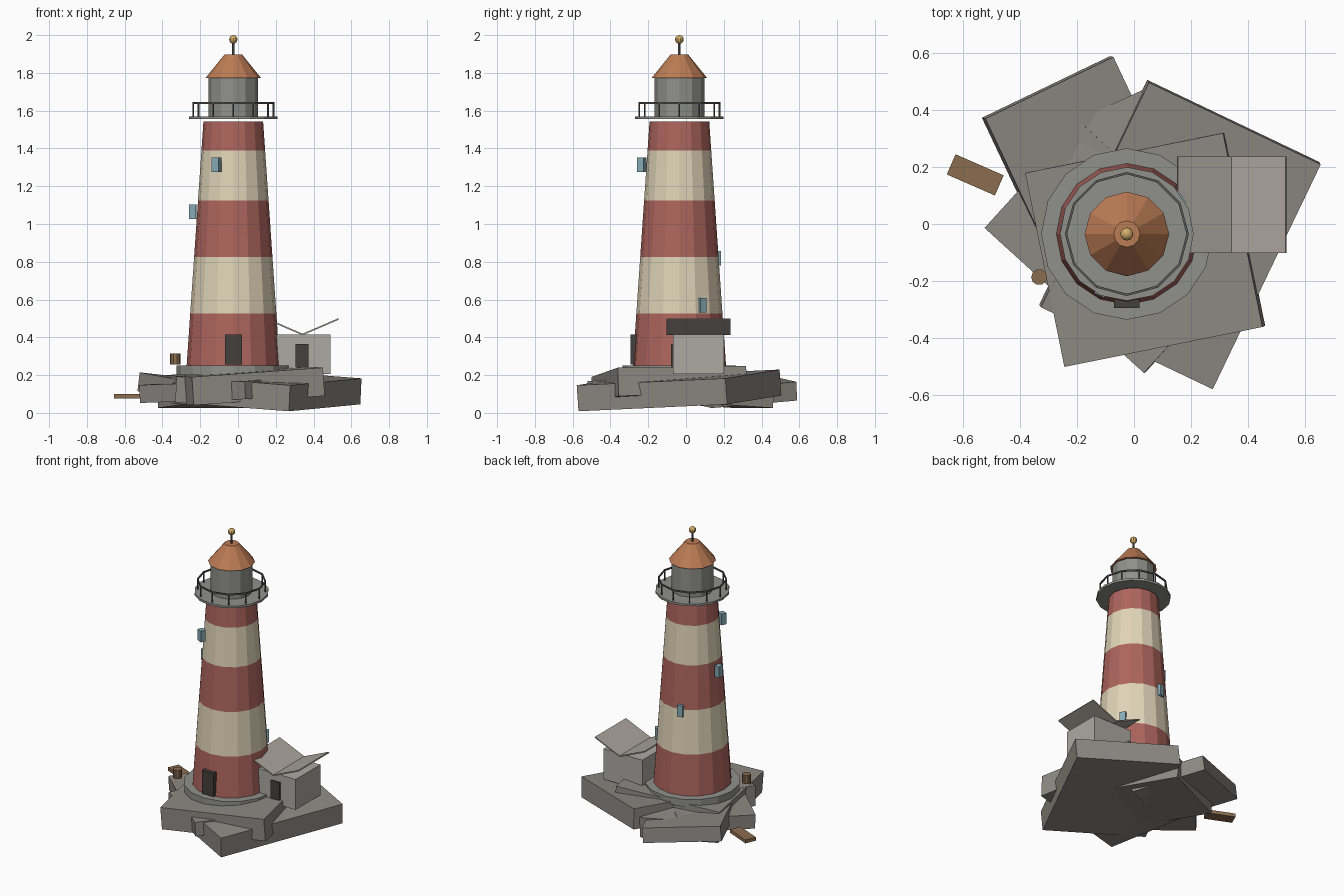
import bpy, bmesh
from math import sin, cos, pi, atan, radians
from mathutils import Matrix, Vector

if "Cube" in bpy.data.objects:
    bpy.data.objects.remove(bpy.data.objects["Cube"])

CX, CY = -0.025, -0.035  # tower axis


def mat(name, rgb):
    m = bpy.data.materials.new(name)
    m.diffuse_color = (*rgb, 1)
    m.use_nodes = True
    m.node_tree.nodes["Principled BSDF"].inputs["Base Color"].default_value = m.diffuse_color
    return m


RED = mat("red_paint", (0.42, 0.13, 0.11))
CREAM = mat("cream_paint", (0.75, 0.66, 0.48))
ROCK = mat("rock", (0.27, 0.25, 0.23))
STONE = mat("stone", (0.28, 0.28, 0.26))
IRON = mat("iron", (0.1, 0.1, 0.1))
COPPER = mat("copper", (0.5, 0.2, 0.09))
BRASS = mat("brass", (0.65, 0.42, 0.14))
GLASS = mat("glass", (0.24, 0.4, 0.46))
WOOD = mat("wood", (0.26, 0.15, 0.08))
DARK = mat("dark_wood", (0.06, 0.05, 0.045))
WALL = mat("house_wall", (0.42, 0.4, 0.37))
ROOF = mat("house_roof", (0.4, 0.37, 0.33))


def make(name, bm, mats):
    bmesh.ops.recalc_face_normals(bm, faces=bm.faces[:])
    me = bpy.data.meshes.new(name)
    bm.to_mesh(me)
    bm.free()
    ob = bpy.data.objects.new(name, me)
    for m in mats:
        me.materials.append(m)
    bpy.context.collection.objects.link(ob)
    return ob


def lathe(name, profile, n, mats, x=CX, y=CY, closed=False):
    """Revolve (radius, z) points; material i cycles per ring of faces."""
    bm = bmesh.new()
    rings = [[bm.verts.new((x + r * cos(2 * pi * i / n), y + r * sin(2 * pi * i / n), z))
              for i in range(n)] for r, z in profile]
    pairs = list(zip(rings, rings[1:]))
    if closed:
        pairs.append((rings[-1], rings[0]))
    for k, (a, b) in enumerate(pairs):
        for i in range(n):
            j = (i + 1) % n
            bm.faces.new((a[i], a[j], b[j], b[i])).material_index = k % len(mats)
    if not closed:
        bm.faces.new(rings[0][::-1])
        bm.faces.new(rings[-1])
    return make(name, bm, mats)


def box(name, center, size, m, rot=Matrix.Identity(4)):
    bm = bmesh.new()
    bmesh.ops.create_cube(bm, size=1,
                          matrix=Matrix.Translation(center) @ rot @ Matrix.Diagonal((*size, 1)))
    return make(name, bm, [m])


def rock(name, x, y, top, size, angle, su, sv):
    """Slab whose top centre is (x, y, top), turned and tilted by slopes su, sv."""
    rot = (Matrix.Rotation(radians(angle), 4, 'Z') @ Matrix.Rotation(-atan(su), 4, 'Y')
           @ Matrix.Rotation(atan(sv), 4, 'X'))
    box(name, Vector((x, y, top - size[2] / 2)), size, ROCK, rot)


# Rock base
rock("rock_back_left", -0.196, 0.253, 0.17, (0.50, 0.50, 0.10), 25.7, -0.10, 0.08)
rock("rock_right", 0.161, -0.037, 0.188, (0.668, 0.874, 0.138), -25.5, -0.07, 0.042)
rock("rock_front", 0.039, -0.089, 0.22, (0.709, 0.693, 0.15), 11.4, 0.07, 0.014)
rock("rock_left", -0.074, -0.082, 0.17, (0.755, 0.50, 0.095), -42.3, 0.027, 0.05)
rock("rock_back", -0.08, 0.105, 0.183, (0.50, 0.56, 0.14), 25, 0.0, -0.06)

# Tower
lathe("foundation", [(0.30, 0.20), (0.30, 0.25)], 16, [STONE])
levels = [0.25, 0.527, 0.826, 1.125, 1.39, 1.543]
lathe("tower", [(0.247 - 0.089 * (z - 0.25) / 1.293, z) for z in levels], 16, [RED, CREAM])
box("tower_door", (CX, -0.27, 0.335), (0.09, 0.05, 0.16), DARK)

# Spiral of windows
for i, r in enumerate((0.217, 0.205, 0.215, 0.218)):
    a = radians(33 + 71 * i)
    box(f"window_{i + 1}", (CX + r * cos(a), CY + r * sin(a), 0.57 + 0.248 * i),
        (0.035, 0.04, 0.077), GLASS, Matrix.Rotation(a, 4, 'Z'))

# Gallery and railing
lathe("gallery", [(0.234, 1.555), (0.234, 1.57)], 16, [STONE])
lathe("railing", [(0.209, 1.635), (0.217, 1.635), (0.217, 1.645), (0.209, 1.645)], 12,
      [IRON], closed=True)
for i in range(12):
    a = 2 * pi * i / 12
    lathe(f"railing_post_{i + 1}", [(0.005, 1.57), (0.005, 1.64)], 6, [IRON],
          CX + 0.212 * cos(a), CY + 0.212 * sin(a))

# Lantern room, roof, finial
lathe("lantern_room", [(0.132, 1.57), (0.132, 1.775)], 12, [STONE])
lathe("lantern_roof", [(0.148, 1.772), (0.046, 1.898)], 12, [COPPER])
lathe("finial_rod", [(0.007, 1.89), (0.007, 1.97)], 6, [IRON])
bm = bmesh.new()
bmesh.ops.create_uvsphere(bm, u_segments=10, v_segments=8, radius=0.023,
                          matrix=Matrix.Translation((CX, CY, 1.977)))
make("finial_ball", bm, [BRASS])

# Keeper's house with upturned roof panels
box("house", (0.342, 0.065, 0.31), (0.296, 0.27, 0.21), WALL)
box("house_door", (0.339, -0.07, 0.302), (0.068, 0.02, 0.125), DARK)
slope = atan(0.082 / 0.19)
for s, side in ((1, "right"), (-1, "left")):
    box(f"house_roof_{side}", (0.342 + s * 0.095, 0.067, 0.456), (0.207, 0.338, 0.008), ROOF,
        Matrix.Rotation(-s * slope, 4, 'Y'))

# Barrel and jetty plank
lathe("barrel", [(0.028, 0.255), (0.028, 0.315)], 10, [WOOD], -0.332, -0.186)
box("jetty_plank", (-0.556, 0.172, 0.088), (0.184, 0.077, 0.024), WOOD,
    Matrix.Rotation(radians(-23.6), 4, 'Z'))
